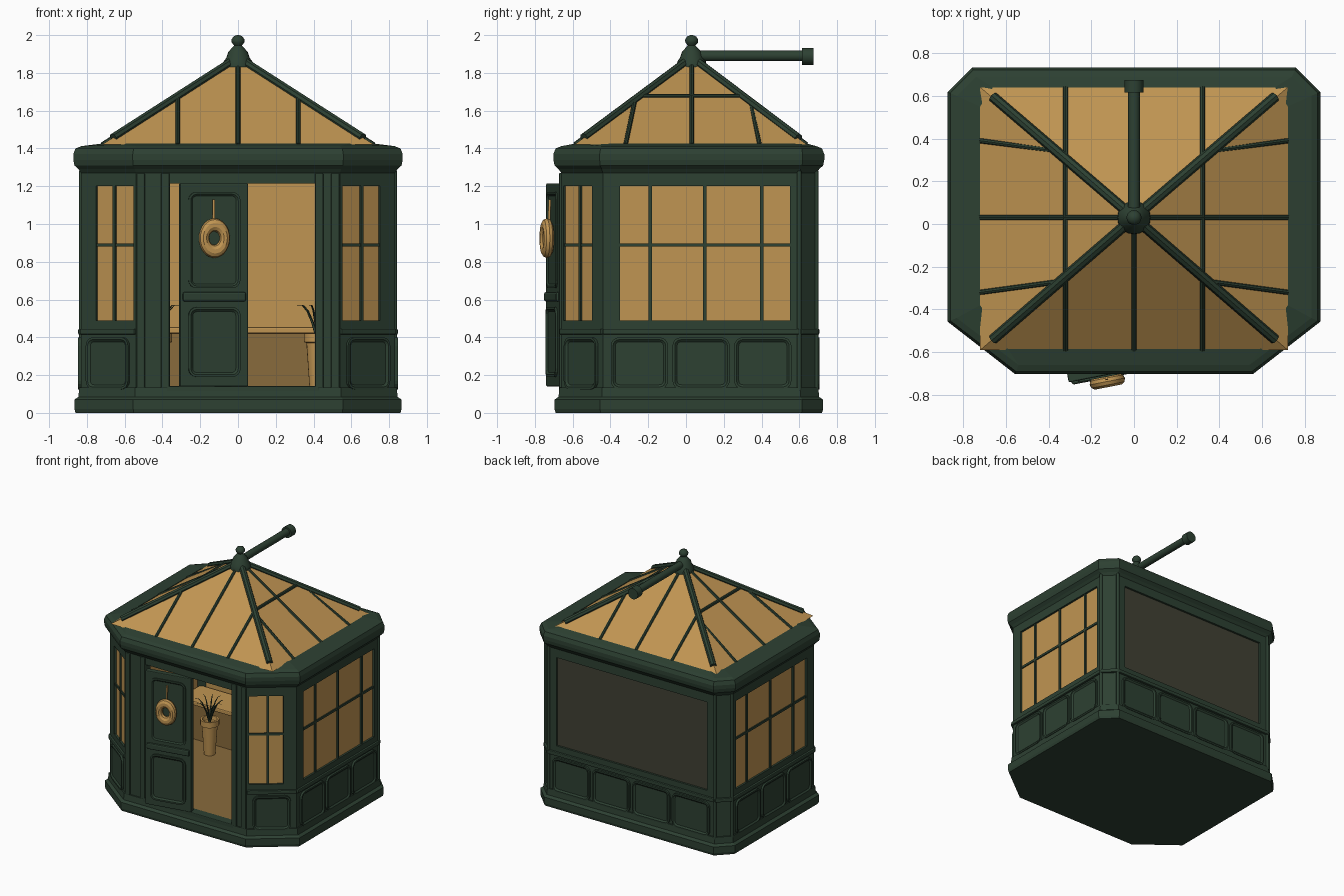
import bpy, bmesh, math, random
from mathutils import Matrix, Vector

if "Cube" in bpy.data.objects:
    bpy.data.objects.remove(bpy.data.objects["Cube"])
random.seed(4)


def material(name, rgb):
    m = bpy.data.materials.new(name)
    m.use_nodes = True
    m.diffuse_color = (*rgb, 1)
    m.node_tree.nodes["Principled BSDF"].inputs["Base Color"].default_value = (*rgb, 1)
    return m


GREEN = material("dark green paint", (0.026, 0.052, 0.032))
AMBER = material("amber glass", (0.53, 0.3, 0.085))
BROWN = material("shaded brown", (0.25, 0.145, 0.045))
OLIVE = material("olive glass", (0.052, 0.052, 0.033))


def make(name, bm, mat, frame=Matrix(), smooth=False):
    bmesh.ops.recalc_face_normals(bm, faces=bm.faces)
    mesh = bpy.data.meshes.new(name)
    bm.to_mesh(mesh)
    bm.free()
    mesh.materials.append(mat)
    ob = bpy.data.objects.new(name, mesh)
    bpy.context.collection.objects.link(ob)
    ob.matrix_world = frame
    if smooth:
        bpy.ops.object.select_all(action='DESELECT')
        ob.select_set(True)
        bpy.context.view_layer.objects.active = ob
        bpy.ops.object.shade_smooth_by_angle(angle=math.radians(40))
    return ob


def box_mesh(u, d, z):
    bm = bmesh.new()
    bmesh.ops.create_cube(bm, size=1)
    for v in bm.verts:
        v.co = [r[0] if c < 0 else r[1] for c, r in zip(v.co, (u, d, z))]
    return bm


def box(name, u, d, z, mat=GREEN, frame=Matrix(), bevel=0):
    bm = box_mesh(u, d, z)
    if bevel:
        bmesh.ops.bevel(bm, geom=bm.edges[:], offset=bevel, segments=2, affect='EDGES', profile=0.5)
    return make(name, bm, mat, frame)


def raised_panel(name, u, d, z, frame):
    # rounded plate with a sunken field in its outer face
    bm = box_mesh(u, d, z)
    corners = [e for e in bm.edges if abs(e.verts[0].co.y - e.verts[1].co.y) > 1e-5]
    bmesh.ops.bevel(bm, geom=corners, offset=0.045, segments=4, affect='EDGES', profile=0.5)
    bm.normal_update()
    front = min(bm.faces, key=lambda f: f.calc_center_median().y)
    bmesh.ops.inset_region(bm, faces=[front], thickness=0.012, depth=0.0)
    bmesh.ops.inset_region(bm, faces=[front], thickness=0.012, depth=-0.01)
    make(name, bm, GREEN, frame)


def rod(name, a, b, r, mat=GREEN, sides=10):
    a, b = Vector(a), Vector(b)
    bm = bmesh.new()
    bmesh.ops.create_cone(bm, cap_ends=True, segments=sides, radius1=r, radius2=r, depth=(b - a).length)
    frame = Matrix.Translation((a + b) / 2) @ (b - a).to_track_quat('Z', 'Y').to_matrix().to_4x4()
    return make(name, bm, mat, frame, True)


def loft(name, rings, mat, caps=True, smooth=False, closed=False):
    bm = bmesh.new()
    rows = [[bm.verts.new(p) for p in ring] for ring in rings]
    n = len(rows[0])
    for low, high in list(zip(rows, rows[1:])) + ([(rows[-1], rows[0])] if closed else []):
        for i in range(n):
            j = (i + 1) % n
            bm.faces.new((low[i], low[j], high[j], high[i]))
    if caps:
        bm.faces.new(rows[0])
        bm.faces.new(rows[-1])
    return make(name, bm, mat, smooth=smooth)


def lathe(name, profile, centre, mat, sides=20):
    turn = [2 * math.pi * i / sides for i in range(sides)]
    return loft(name, [[(centre[0] + r * math.cos(t), centre[1] + r * math.sin(t), z) for t in turn]
                       for r, z in profile], mat, smooth=True)


def plan(g, z):
    # eight-sided footprint, grown outward by g
    k = 0.41 * g
    half = [(0.54 + k, -0.66 - g), (0.83 + g, -0.44 - k), (0.83 + g, 0.60 + k), (0.74 + k, 0.69 + g)]
    return [(x, y, z) for x, y in half] + [(-x, y, z) for x, y in reversed(half)]


# plinth, floor and cornice
loft("plinth", [plan(g, z) for g, z in
                [(0.03, 0), (0.036, 0.02), (0.036, 0.07), (0.015, 0.085), (0.01, 0.135)]], GREEN)
loft("floor", [plan(-0.05, 0.13), plan(-0.05, 0.14)], BROWN)
inner = [(0.59, -0.585), (0.72, -0.38), (0.72, 0.55), (0.66, 0.64)]
inner = inner + [(-x, y) for x, y in reversed(inner)]
cornice = [plan(g, z) for g, z in [(-0.04, 1.26), (0.0, 1.27), (0.015, 1.29), (0.036, 1.31),
                                   (0.042, 1.34), (0.042, 1.37), (0.03, 1.4), (0.0, 1.412)]]
cornice += [[(x, y, 1.426) for x, y in inner], [(x, y, 1.36) for x, y in inner]]
loft("cornice", cornice, GREEN, caps=False, closed=True)

# wall frames: local x runs along the wall, local -y points outward
corners = [Vector(p) for p in plan(0, 0)]
corners = [corners[-1]] + corners[:-1]


def wall_frame(i):
    p, q = corners[i], corners[(i + 1) % 8]
    t = (q - p).normalized()
    f = Matrix((t, (-t.y, t.x, 0), (0, 0, 1))).transposed().to_4x4()
    return Matrix.Translation((p + q) / 2) @ f, (q - p).length / 2


def window_wall(name, i, u0, u1, bars, panels, glass=AMBER, cross=True):
    f, h = wall_frame(i)
    z0, z1 = 0.49, 1.2
    box(name + "_lower", (-h, h), (0, 0.05), (0.1, z0), frame=f)
    box(name + "_header", (-h, h), (0, 0.05), (z1, 1.3), frame=f)
    box(name + "_post_a", (-h, u0), (0, 0.05), (z0, z1), frame=f)
    box(name + "_post_b", (u1, h), (0, 0.05), (z0, z1), frame=f)
    box(name + "_sill", (-h, h), (-0.016, 0.02), (0.415, 0.445), frame=f, bevel=0.006)
    box(name + "_glass", (u0, u1), (0.016, 0.024), (z0, z1), glass, f)
    box(name + "_lining", (-h, h), (0.052, 0.058), (0.14, 1.3), AMBER, f)
    for u in bars:
        box(name + "_bar", (u - 0.009, u + 0.009), (0.005, 0.03), (z0, z1), frame=f)
    if cross:
        box(name + "_crossbar", (u0, u1), (0.007, 0.03), (0.88, 0.898), frame=f)
    step = (2 * h - 0.06) / panels
    for k in range(panels):
        a = -h + 0.03 + k * step
        raised_panel(name + "_panel", (a + 0.012, a + step - 0.012), (-0.016, 0.01), (0.125, 0.4), f)


window_wall("left_front_corner", 1, -0.165, 0.085, [-0.03], 1)
window_wall("right_front_corner", 7, -0.085, 0.165, [0.03], 1)
window_wall("left_side", 2, -0.43, 0.47, [-0.27, 0.02, 0.32], 3)
window_wall("right_side", 6, -0.47, 0.43, [-0.32, -0.02, 0.27], 3)
window_wall("back", 4, -0.67, 0.67, [], 4, OLIVE, False)

# narrow rear corners with a moulded post
for i, side in ((3, "left"), (5, "right")):
    f, h = wall_frame(i)
    box(side + "_rear_corner", (-h, h), (0, 0.05), (0.1, 1.3), frame=f)
    box(side + "_rear_corner_sill", (-h, h), (-0.016, 0.02), (0.415, 0.445), frame=f, bevel=0.006)
    for u in (-h, h):
        p = f @ Vector((u, 0, 0.1))
        rod(side + "_rear_moulding", p, p + Vector((0, 0, 1.18)), 0.012)

# entrance
f, h = wall_frame(0)
box("entrance_post_right", (-h, -0.36), (0, 0.06), (0.1, 1.3), frame=f)
box("entrance_post_left", (0.41, h), (0, 0.06), (0.1, 1.3), frame=f)
box("entrance_header", (-0.36, 0.41), (0, 0.06), (1.215, 1.3), frame=f)
box("threshold", (-0.38, 0.43), (-0.012, 0.06), (0.08, 0.142), frame=f, bevel=0.006)
for u in (-0.515, -0.385, 0.43, 0.515):
    box("entrance_trim", (u - 0.022, u + 0.022), (-0.012, 0.01), (0.13, 1.27), frame=f, bevel=0.006)

# door standing ajar, with a wreath
door = Matrix.Translation((-0.13, -0.685, 0)) @ Matrix.Rotation(math.radians(11), 4, 'Z')
box("door", (-0.183, 0.183), (-0.022, 0.022), (0.14, 1.215), frame=door, bevel=0.006)
raised_panel("door_lower_panel", (-0.14, 0.14), (-0.034, 0), (0.19, 0.56), door)
raised_panel("door_upper_panel", (-0.14, 0.14), (-0.03, 0), (0.66, 1.17), door)
box("door_rail", (-0.17, 0.17), (-0.036, 0), (0.59, 0.64), frame=door, bevel=0.01)
bpy.ops.mesh.primitive_torus_add(major_radius=0.056, minor_radius=0.028,
                                 major_segments=28, minor_segments=10)
wreath = bpy.context.object
wreath.name = "wreath"
wreath.data.materials.append(AMBER)
wreath.matrix_world = (door @ Matrix.Translation((-0.005, -0.052, 0.925))
                       @ Matrix.Rotation(math.pi / 2, 4, 'X') @ Matrix.Diagonal((1, 1.25, 1, 1)))
bpy.ops.object.shade_smooth_by_angle()
rod("wreath_hanger", door @ Vector((-0.005, -0.04, 1.0)), door @ Vector((-0.005, -0.036, 1.13)), 0.007, AMBER)

# interior bench and potted plants
box("bench_front", (-0.77, 0.77), (0.38, 0.62), (0.14, 0.42), BROWN)
box("bench_top", (-0.77, 0.77), (0.36, 0.62), (0.42, 0.455), AMBER, bevel=0.008)
for s in (-1, 1):
    x, y = 0.42 * s, 0.24
    lathe("plant_pot", [(0.042, 0.14), (0.058, 0.37), (0.07, 0.375), (0.07, 0.42), (0.055, 0.42), (0.05, 0.39)],
          (x, y), AMBER)
    curve = bpy.data.curves.new("plant_leaves", 'CURVE')
    curve.dimensions = '3D'
    curve.bevel_depth = 0.007
    curve.bevel_resolution = 1
    for k in range(9):
        t = k * 0.7 + random.uniform(-0.2, 0.2)
        sp = curve.splines.new('POLY')
        sp.points.add(4)
        for n, pt in enumerate(sp.points):
            r, w = 0.028 * n, n / 4
            pt.co = (x + r * math.cos(t), y + r * math.sin(t), 0.39 + 0.42 * w - 0.24 * w * w, 1)
            pt.radius = 1.1 - w
    curve.materials.append(GREEN)
    bpy.context.collection.objects.link(bpy.data.objects.new("plant_leaves", curve))

# hipped glass roof
APEX, BASE, YC = 1.88, 1.42, 0.03
bm = bmesh.new()
top = bm.verts.new((0, YC, APEX))
rim = [bm.verts.new(p) for p in ((-0.72, -0.59, BASE), (0.72, -0.59, BASE), (0.72, 0.64, BASE), (-0.72, 0.64, BASE))]
for i in range(4):
    bm.faces.new((rim[i], rim[(i + 1) % 4], top))
make("roof_glass", bm, AMBER)


def on_roof(x, y):
    t = max(abs(x) / 0.72, (y - YC) / 0.61, (YC - y) / 0.62)
    return (x, y, APEX - (APEX - BASE) * t)


def roof_bar(name, a, b, r=0.012):
    rod(name, on_roof(*a), on_roof(*b), r, sides=8)


for s in (-1, 1):
    x = 0.32 * s
    front, rear = YC - 0.276, YC + 0.271
    for y in (-0.54, 0.595):
        roof_bar("hip_rib", (0, YC), (0.66 * s, y), 0.024)
    roof_bar("roof_front_bar", (x, -0.59), (x, front))
    roof_bar("roof_back_bar", (x, 0.64), (x, rear))
    roof_bar("roof_side_crossbar", (x, front), (x, rear))
    roof_bar("roof_side_bar", (0.35 * s, -0.27), (0.72 * s, -0.32))
    roof_bar("roof_side_bar", (0.35 * s, 0.34), (0.72 * s, 0.39))
    roof_bar("roof_side_centre_bar", (0, YC), (0.72 * s, YC))
for y in (-0.59, 0.64):
    roof_bar("roof_centre_bar", (0, YC), (0, y))

# finial and flue pipe
lathe("finial", [(0.078, 1.83), (0.076, 1.86), (0.062, 1.88), (0.052, 1.91), (0.03, 1.935), (0.02, 1.945),
                 (0.033, 1.96), (0.035, 1.975), (0.024, 1.993), (0.006, 2.0)], (0, YC), GREEN)
rod("flue_pipe", (0, YC, 1.89), (0, 0.64, 1.89), 0.028, sides=16)
rod("flue_cap", (0, 0.615, 1.887), (0, 0.675, 1.887), 0.044, sides=16)
